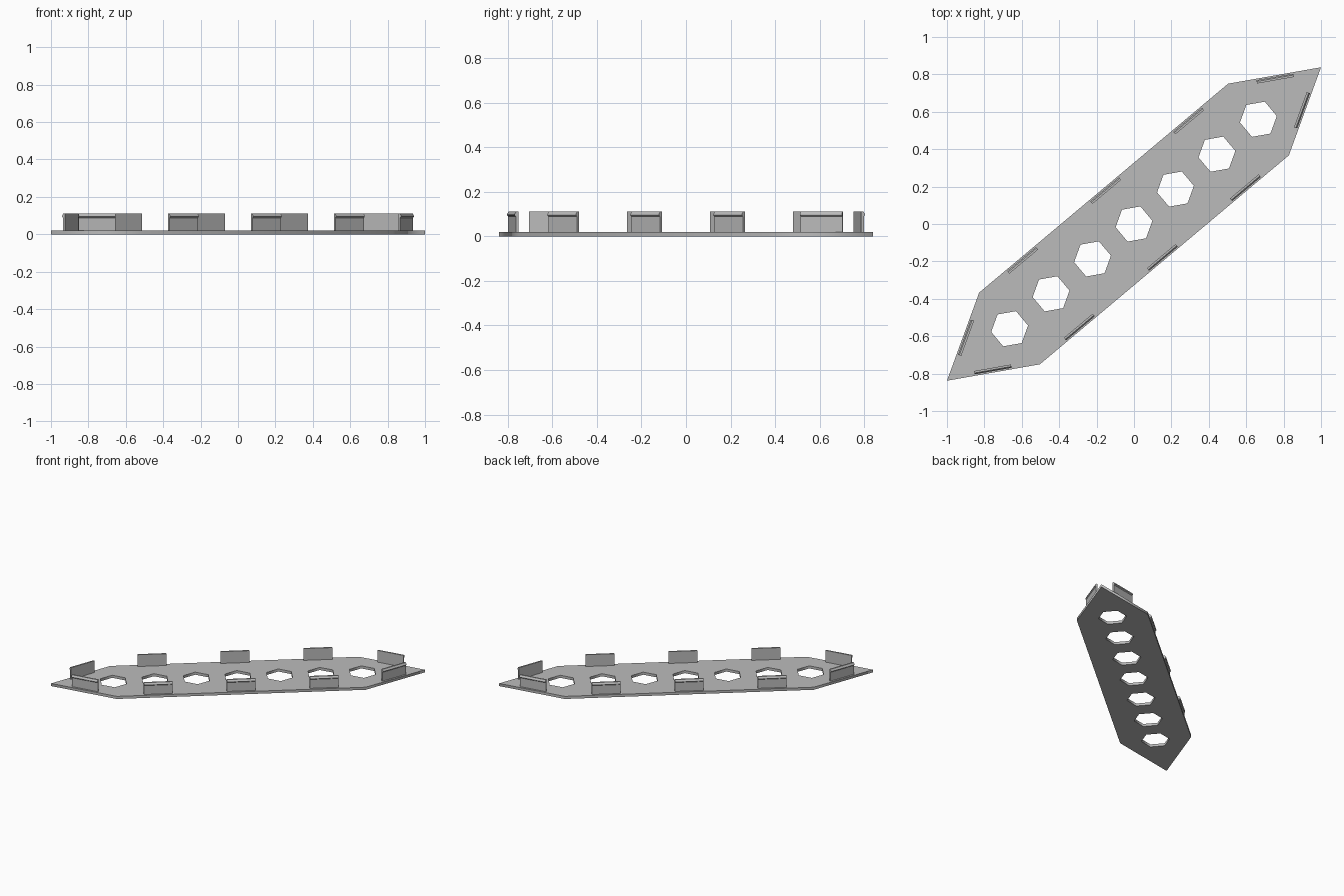
import bpy, bmesh, math
from mathutils import Vector, Matrix

cube = bpy.data.objects.get("Cube")
if cube:
    bpy.data.objects.remove(cube, do_unlink=True)

THICK = 0.02
CLIP_LENGTH = 0.2
HOLES = 7

grey = bpy.data.materials.new("plain grey")
grey.use_nodes = True
colour = (0.5, 0.5, 0.5, 1)
grey.diffuse_color = colour
grey.node_tree.nodes["Principled BSDF"].inputs["Base Color"].default_value = colour


def add_object(name, bm):
    bmesh.ops.recalc_face_normals(bm, faces=bm.faces)
    mesh = bpy.data.meshes.new(name)
    bm.to_mesh(mesh)
    bm.free()
    mesh.materials.append(grey)
    obj = bpy.data.objects.new(name, mesh)
    bpy.context.collection.objects.link(obj)
    return obj


# Plate outline: half of it, then the same half turned by 180 degrees
half = [Vector((1, 0.838)), Vector((0.503, 0.75)), Vector((-0.828, -0.367))]
outline = half + [-p for p in half]

# Hexagonal holes in a row along the plate
end = Vector((0.665, 0.56))
loops = [outline]
for i in range(HOLES):
    centre = end * (2 * i / (HOLES - 1) - 1)
    angles = [math.radians(10 + 60 * k) for k in range(6)]
    loops.append([centre + Vector((math.cos(a), math.sin(a))) * 0.1 for a in angles])

# Plate: filled flat curve with thickness, turned into a mesh
curve = bpy.data.curves.new("plate_profile", "CURVE")
curve.dimensions = "2D"
curve.fill_mode = "BOTH"
curve.extrude = THICK / 2
for loop in loops:
    spline = curve.splines.new("POLY")
    spline.points.add(len(loop) - 1)
    for point, p in zip(spline.points, loop):
        point.co = (p.x, p.y, 0, 1)
    spline.use_cyclic_u = True
profile = bpy.data.objects.new("plate_profile", curve)
bpy.context.collection.objects.link(profile)
bpy.context.view_layer.update()
flat = bpy.data.meshes.new_from_object(
    profile.evaluated_get(bpy.context.evaluated_depsgraph_get()))
bm = bmesh.new()
bm.from_mesh(flat)
bpy.data.objects.remove(profile, do_unlink=True)
bpy.data.meshes.remove(flat)
bmesh.ops.remove_doubles(bm, verts=bm.verts, dist=0.0005)
bmesh.ops.translate(bm, verts=bm.verts, vec=(0, 0, THICK / 2))
add_object("plate", bm)

# Clip cross-section: (outward offset, height), a thin wall with an outward hook
section = [(-0.026, THICK), (-0.014, THICK), (-0.014, 0.088), (-0.008, 0.094),
           (-0.008, 0.099), (-0.015, 0.11), (-0.026, 0.11)]


def add_clip(name, start, stop, t):
    along = (stop - start).normalized()
    outward = Vector((-along.y, along.x))
    middle = start.lerp(stop, t)
    if outward.dot((start + stop) / 2) < 0:
        outward = -outward
    bm = bmesh.new()
    face = bm.faces.new([bm.verts.new((0, o, z)) for o, z in section])
    bmesh.ops.translate(bm, verts=bm.verts, vec=(-CLIP_LENGTH / 2, 0, 0))
    extruded = bmesh.ops.extrude_face_region(bm, geom=[face], use_keep_orig=True)
    moved = [v for v in extruded["geom"] if isinstance(v, bmesh.types.BMVert)]
    bmesh.ops.translate(bm, verts=moved, vec=(CLIP_LENGTH, 0, 0))
    frame = Matrix(((along.x, outward.x, 0, middle.x),
                    (along.y, outward.y, 0, middle.y),
                    (0, 0, 1, 0), (0, 0, 0, 1)))
    bmesh.ops.transform(bm, matrix=frame, verts=bm.verts)
    add_object(name, bm)


# Three clips on each long edge, one on each short edge
count = 0
for i, start in enumerate(outline):
    stop = outline[(i + 1) % len(outline)]
    long_edge = (stop - start).length > 1
    for t in ((1 / 6, 1 / 2, 5 / 6) if long_edge else (0.5,)):
        count += 1
        add_clip(f"{'side' if long_edge else 'end'}_clip_{count}", start, stop, t)
